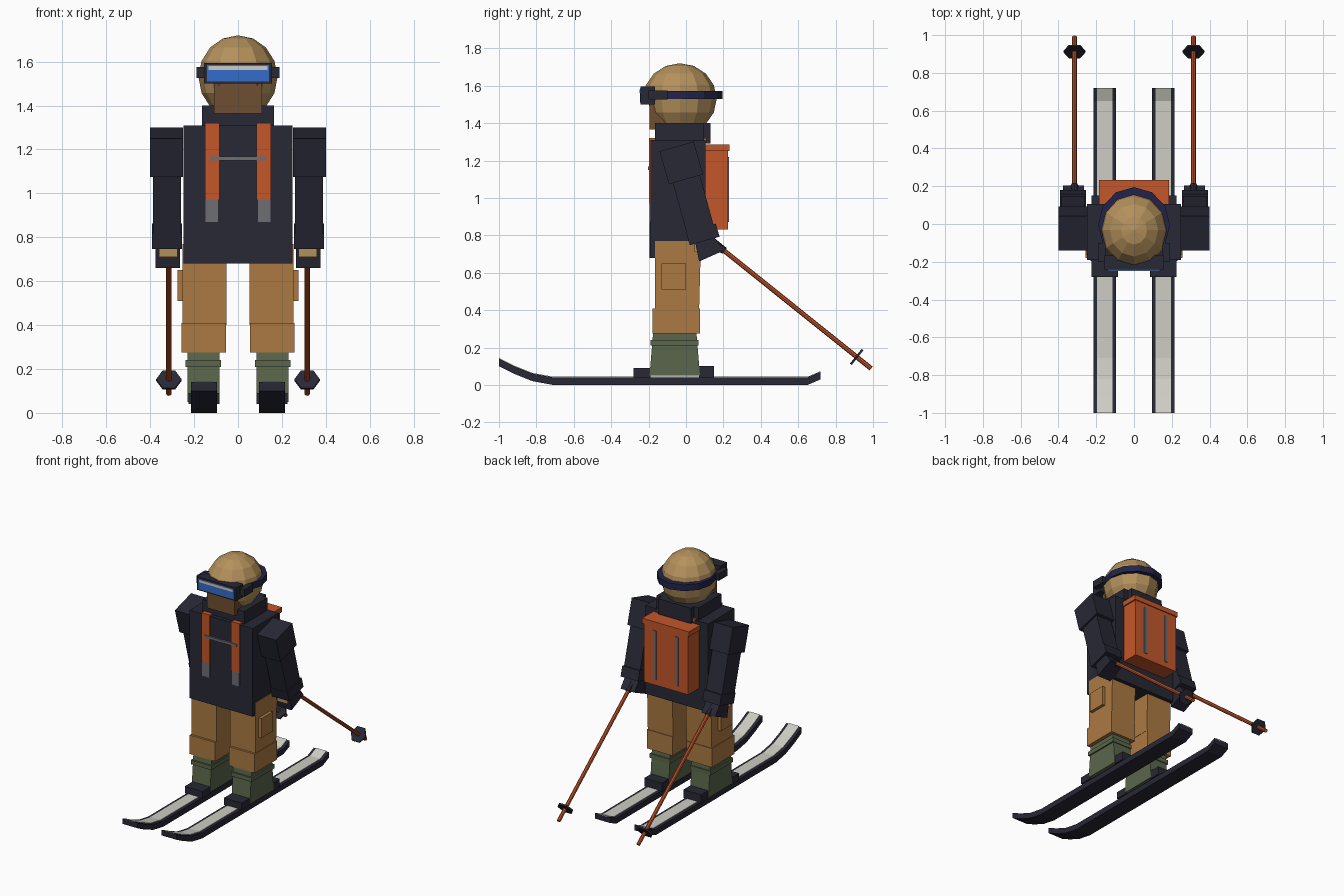
import bpy, bmesh, math
from mathutils import Vector

cube = bpy.data.objects.get("Cube")
if cube:
    bpy.data.objects.remove(cube, do_unlink=True)


def material(name, *rgb):
    """Flat material from display colour values."""
    linear = [((c / 255 + 0.055) / 1.055) ** 2.4 for c in rgb] + [1]
    mat = bpy.data.materials.new(name)
    mat.use_nodes = True
    mat.diffuse_color = linear
    node = next(n for n in mat.node_tree.nodes if n.type == 'BSDF_PRINCIPLED')
    node.inputs["Base Color"].default_value = linear
    node.inputs["Roughness"].default_value = 0.8
    return mat


NAVY = material("dark navy", 39, 40, 53)
INDIGO = material("indigo strap", 35, 36, 72)
ORANGE = material("burnt orange", 196, 86, 42)
TAN = material("helmet tan", 180, 145, 92)
OCHRE = material("trouser ochre", 172, 122, 66)
OLIVE = material("boot olive", 90, 102, 75)
BLUE = material("lens blue", 52, 108, 202)
PALE = material("pale grey", 205, 205, 196)
GREY = material("strap grey", 110, 110, 116)
BROWN = material("face brown", 112, 78, 50)


def finish(name, bm, mat, mirror=False):
    bmesh.ops.recalc_face_normals(bm, faces=bm.faces)
    mesh = bpy.data.meshes.new(name)
    bm.to_mesh(mesh)
    bm.free()
    mesh.materials.append(mat)
    obj = bpy.data.objects.new(name, mesh)
    bpy.context.collection.objects.link(obj)
    if mirror:
        obj.modifiers.new("mirror", 'MIRROR')
    return obj


def prism(name, profile, x0, x1, mat, mirror=False):
    """Extrude a y-z profile from x0 to x1."""
    bm = bmesh.new()
    face = bm.faces.new([bm.verts.new((x0, y, z)) for y, z in profile])
    out = bmesh.ops.extrude_face_region(bm, geom=[face])
    moved = [v for v in out["geom"] if isinstance(v, bmesh.types.BMVert)]
    bmesh.ops.translate(bm, verts=moved, vec=(x1 - x0, 0, 0))
    return finish(name, bm, mat, mirror)


def box(name, x, y, z, mat, mirror=False):
    (y0, y1), (z0, z1) = y, z
    return prism(name, [(y0, z0), (y1, z0), (y1, z1), (y0, z1)], *x, mat, mirror)


def limb(name, a, b, width, x, mat):
    """Mirrored slanted block between two y-z points."""
    a, b = Vector(a), Vector(b)
    d = (b - a).normalized()
    side = Vector((-d.y, d.x)) * width / 2
    return prism(name, [a + side, b + side, b - side, a - side], *x, mat, True)


def rod(name, a, b, radius, sides, mat):
    """Mirrored cylinder between two points."""
    a, b = Vector(a), Vector(b)
    bm = bmesh.new()
    bmesh.ops.create_cone(bm, cap_ends=True, segments=sides, radius1=radius,
                          radius2=radius, depth=(b - a).length)
    turn = (b - a).to_track_quat('Z', 'X').to_matrix()
    for v in bm.verts:
        v.co = turn @ v.co + (a + b) / 2
    return finish(name, bm, mat, True)


# Skis with upturned ends and a pale top sheet
path = [(-1, .10), (-.92, .06), (-.82, .02), (-.71, 0), (.65, 0), (.72, .03)]


def ribbon(low, high):
    return [(y, z + low) for y, z in path] + [(y, z + high) for y, z in reversed(path)]


prism("skis", ribbon(0, .04), .095, .215, NAVY, True)
prism("ski_top_sheets", ribbon(.038, .044), .115, .195, PALE, True)

# Bindings and boots
box("binding_toes", (.085, .225), (-.28, -.19), (.04, .09), NAVY, True)
box("binding_heels", (.085, .225), (.07, .15), (.04, .10), NAVY, True)
prism("boots", [(-.195, .05), (.075, .05), (.055, .29), (-.175, .29)],
      .085, .23, OLIVE, True)
box("boot_cuffs", (.078, .24), (-.19, .068), (.21, .24), OLIVE, True)

# Trousers with thigh pockets
box("trouser_cuffs", (.055, .257), (-.18, .075), (.275, .41), OCHRE, True)
prism("trouser_legs", [(-.165, .40), (.07, .40), (.08, .77), (-.165, .77)],
      .053, .253, OCHRE, True)
box("thigh_pockets", (.25, .275), (-.13, 0), (.51, .65), OCHRE, True)

# Jacket
box("jacket_body", (-.249, .249), (-.19, .105), (.68, 1.31), NAVY)
box("jacket_zip", (-.008, .008), (-.194, -.189), (.68, 1.31), NAVY)
box("collar", (-.165, .165), (-.165, .095), (1.30, 1.40), NAVY)
box("folded_hood", (-.13, .13), (.03, .13), (1.29, 1.40), NAVY)

# Arms and gloves
limb("upper_arms", (-.05, 1.275), (0, 1.10), .19, (.25, .40), NAVY)
limb("lower_arms", (-.003, 1.12), (.085, .80), .15, (.26, .387), NAVY)
limb("sleeve_cuffs", (.08, .84), (.10, .77), .165, (.255, .392), NAVY)
prism("gloves", [(.05, .76), (.07, .66), (.205, .72), (.15, .79)],
      .265, .375, NAVY, True)
box("glove_bands", (.275, .36), (.045, .07), (.71, .755), TAN, True)

# Ski poles
top, tip = Vector((.315, .12, .785)), Vector((.315, .99, .088))
step = (tip - top).normalized()
rod("pole_shafts", top, tip, .013, 8, ORANGE)
rod("pole_grips", top, top + step * .11, .02, 8, NAVY)
hub = tip - step * .105
rod("pole_baskets", hub, hub + step * .012, .058, 6, NAVY)

# Backpack with lid, rear strips and harness
box("backpack", (-.175, .175), (.10, .225), (.83, 1.26), ORANGE)
box("backpack_lid", (-.185, .185), (.10, .232), (1.25, 1.285), ORANGE)
box("backpack_strips", (.075, .10), (.22, .231), (.87, 1.22), GREY, True)
box("harness_straps", (.085, .15), (-.198, -.18), (.97, 1.32), ORANGE, True)
box("harness_tops", (.085, .15), (-.198, .11), (1.30, 1.32), ORANGE, True)
box("harness_ends", (.09, .147), (-.196, -.185), (.87, .98), GREY, True)
box("chest_strap", (-.13, .13), (-.203, -.19), (1.15, 1.168), GREY)

# Head: face under a faceted helmet with a front opening
box("face", (-.11, .11), (-.195, .02), (1.365, 1.52), BROWN)
bm = bmesh.new()
bmesh.ops.create_uvsphere(bm, u_segments=12, v_segments=8, radius=1)
for v in bm.verts:
    v.co = (v.co.x * .18, v.co.y * .197 - .033, v.co.z * .19 + 1.53)
opening = [f for f in bm.faces
           if abs(f.calc_center_median().x) < .08
           and f.calc_center_median().y < -.07 and f.calc_center_median().z < 1.5]
bmesh.ops.delete(bm, geom=opening, context='FACES')
finish("helmet", bm, TAN)

# Goggles: strap, frame, lens and glint
bm = bmesh.new()
bmesh.ops.create_cone(bm, cap_ends=True, segments=12, radius1=1, radius2=1, depth=.045)
for v in bm.verts:
    v.co = (v.co.x * .19, v.co.y * .2 - .005, v.co.z + 1.55)
finish("goggle_strap", bm, INDIGO)
box("goggle_frame", (-.155, .155), (-.242, -.165), (1.50, 1.595), NAVY)
box("goggle_lens", (-.142, .142), (-.246, -.24), (1.51, 1.585), BLUE)
box("lens_glint", (-.135, .135), (-.249, -.243), (1.562, 1.58), PALE)
box("goggle_clips", (.15, .19), (-.20, -.10), (1.525, 1.575), NAVY, True)
